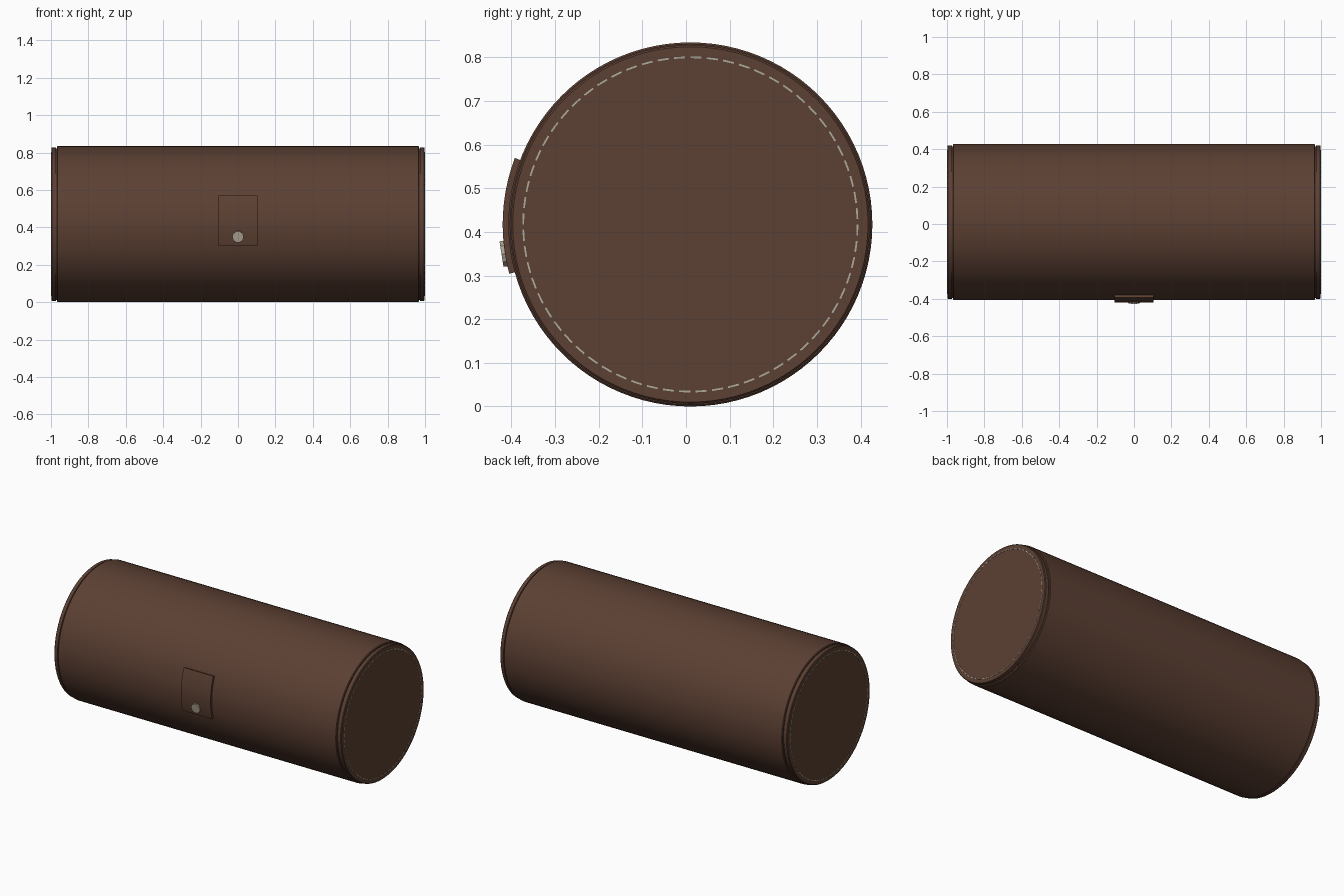
import bpy, bmesh, math
from mathutils import Vector

if "Cube" in bpy.data.objects:
    bpy.data.objects.remove(bpy.data.objects["Cube"])

CY, CZ = 0.01, 0.417      # cylinder axis
R = 0.417

def material(name, col):
    m = bpy.data.materials.new(name)
    m.diffuse_color = (*col, 1)
    m.use_nodes = True
    m.node_tree.nodes["Principled BSDF"].inputs["Base Color"].default_value = m.diffuse_color
    return m

leather = material("brown leather", (0.107, 0.051, 0.033))
thread = material("pale thread", (0.42, 0.41, 0.32))
metal = material("snap metal", (0.42, 0.37, 0.29))

def on_axis(x, r, a):
    """Point at radius r; angle 0 faces the front, positive goes up."""
    return Vector((x, CY - r * math.cos(a), CZ + r * math.sin(a)))

def finish(name, bm, mat, smooth=True):
    bmesh.ops.recalc_face_normals(bm, faces=bm.faces[:])
    me = bpy.data.meshes.new(name)
    bm.to_mesh(me)
    bm.free()
    me.materials.append(mat)
    ob = bpy.data.objects.new(name, me)
    bpy.context.collection.objects.link(ob)
    if smooth:
        bpy.ops.object.select_all(action='DESELECT')
        ob.select_set(True)
        bpy.context.view_layer.objects.active = ob
        bpy.ops.object.shade_smooth_by_angle(angle=math.radians(30))
    return ob

def lathe(name, profile, mat, n=96):
    """Closed solid turned about the long axis from (x, radius) pairs."""
    bm = bmesh.new()
    rings = [[bm.verts.new(on_axis(x, r, 2 * math.pi * i / n)) for i in range(n)]
             for x, r in profile]
    for a, b in zip(rings, rings[1:]):
        for i in range(n):
            j = (i + 1) % n
            bm.faces.new((a[i], a[j], b[j], b[i]))
    bm.faces.new(rings[0])
    bm.faces.new(rings[-1])
    return finish(name, bm, mat)

# Main tube
lathe("case_body", [(-0.968, R - 0.004), (-0.964, R), (0.964, R), (0.968, R - 0.004)], leather)

# End caps with a narrow groove, and their ring of stitches
COUNT, SR = 64, 0.383
for side, s in (("left", -1), ("right", 1)):
    lathe(side + "_end_cap",
          [(s * x, r) for x, r in ((0.95, 0.405), (0.972, 0.405), (0.974, 0.411),
                                   (0.994, 0.411), (0.998, 0.407))], leather)
    bm = bmesh.new()
    for k in range(COUNT):
        a0 = 2 * math.pi * k / COUNT
        a1 = a0 + 2 * math.pi / COUNT * 0.68
        base, top = [[bm.verts.new(on_axis(s * x, r, a)) for r, a in
                      ((SR - .002, a0), (SR + .002, a0), (SR + .002, a1), (SR - .002, a1))]
                     for x in (0.996, 1.0)]
        bm.faces.new(top)
        for i in range(4):
            j = (i + 1) % 4
            bm.faces.new((base[i], base[j], top[j], top[i]))
    finish(side + "_stitches", bm, thread, False)

# Curved closing tab following the tube
bm = bmesh.new()
N = 14
lo, hi = -0.266, 0.362
rows = []
for i in range(N + 1):
    a = lo + (hi - lo) * i / N
    rows.append([bm.verts.new(on_axis(x, r, a)) for x, r in
                 ((-0.103, 0.412), (0.103, 0.412), (0.103, 0.430), (-0.103, 0.430))])
for a, b in zip(rows, rows[1:]):
    for i in range(4):
        j = (i + 1) % 4
        bm.faces.new((a[i], a[j], b[j], b[i]))
bm.faces.new(rows[0])
bm.faces.new(rows[-1])
finish("closing_tab", bm, leather)

# Snap button, tilted to sit square on the tab
bm = bmesh.new()
A = -0.156
up = Vector((0, math.sin(A), math.cos(A)))
discs = [[bm.verts.new(on_axis(0, d, A) + Vector((r * math.cos(t), 0, 0)) + up * r * math.sin(t))
          for t in (2 * math.pi * i / 10 for i in range(10))]
         for d, r in ((0.424, 0.031), (0.438, 0.031))]
for i in range(10):
    j = (i + 1) % 10
    bm.faces.new((discs[0][i], discs[0][j], discs[1][j], discs[1][i]))
bm.faces.new(discs[0])
bm.faces.new(discs[1])
finish("snap_button", bm, metal, False)
